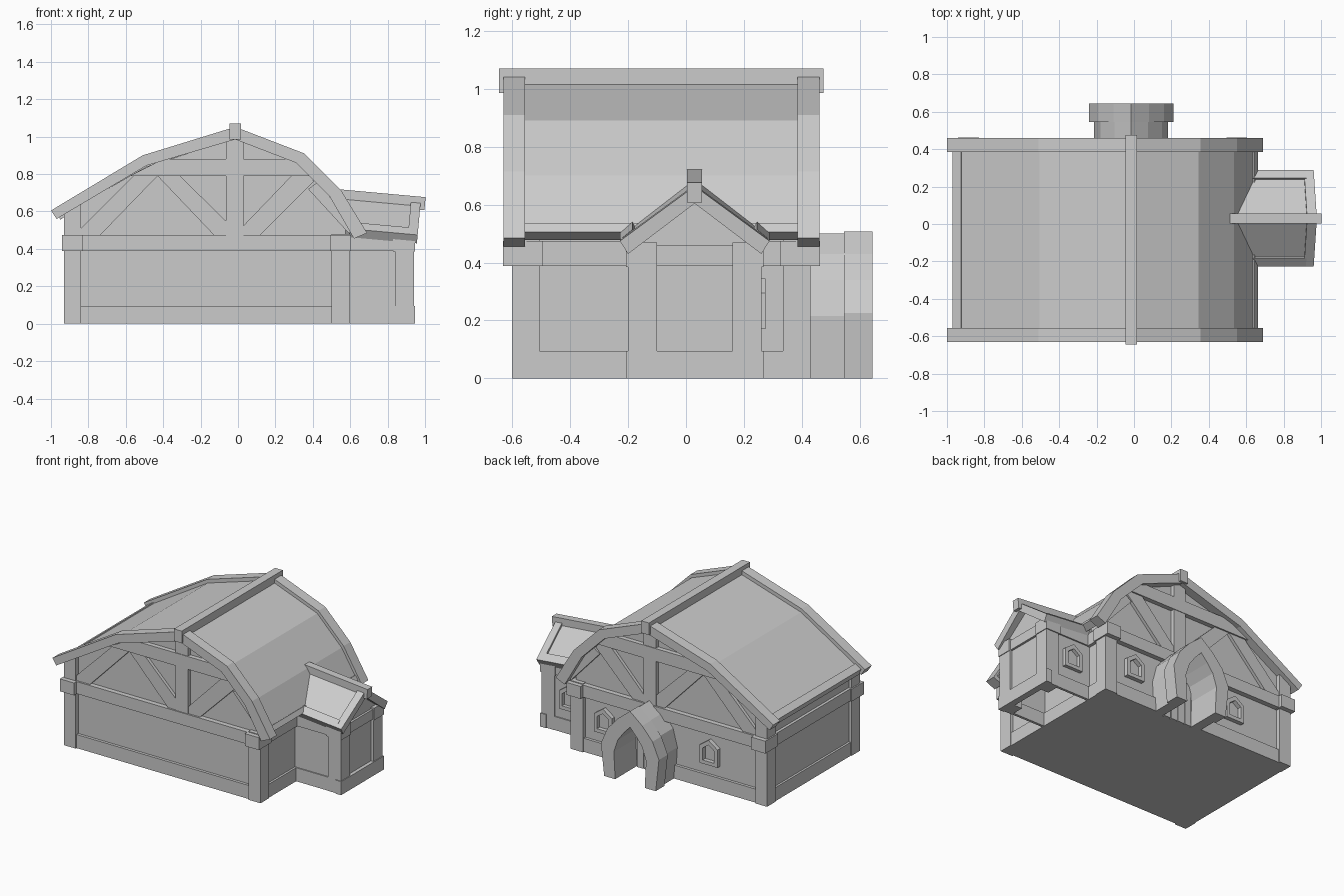
import bpy, bmesh
from mathutils import Matrix, Vector
from math import radians

if "Cube" in bpy.data.objects:
    bpy.data.objects.remove(bpy.data.objects["Cube"])

MY = -0.085      # mid plane between front and back of the hall
AY = 0.03        # mid plane of the side annex


def finish(name, bm):
    bmesh.ops.recalc_face_normals(bm, faces=bm.faces)
    me = bpy.data.meshes.new(name)
    bm.to_mesh(me)
    bm.free()
    ob = bpy.data.objects.new(name, me)
    bpy.context.collection.objects.link(ob)
    return ob


def prism(name, pts, a, b, axis='y'):
    """Extrude a profile along y (points are x,z) or x (points are y,z)."""
    bm = bmesh.new()
    put = (lambda p, t: (p[0], t, p[1])) if axis == 'y' else (lambda p, t: (t, p[0], p[1]))
    lo = [bm.verts.new(put(p, a)) for p in pts]
    hi = [bm.verts.new(put(p, b)) for p in pts]
    bm.faces.new(lo)
    bm.faces.new(hi)
    n = len(pts)
    for i in range(n):
        j = (i + 1) % n
        bm.faces.new((lo[i], lo[j], hi[j], hi[i]))
    return finish(name, bm)


def box(name, x0, x1, y0, y1, z0, z1):
    return prism(name, [(x0, z0), (x1, z0), (x1, z1), (x0, z1)], y0, y1)


def band(name, outer, inner, a, b, axis='y'):
    """Strip between two open paths, extruded."""
    return prism(name, outer + inner[::-1], a, b, axis)


def ring(name, outer, inner, a, b):
    """Closed frame between two loops, extruded along y."""
    bm = bmesh.new()
    v = [[bm.verts.new((p[0], t, p[1])) for p in loop]
         for loop, t in ((outer, a), (outer, b), (inner, b), (inner, a))]
    n = len(outer)
    for k in range(4):
        for i in range(n):
            j = (i + 1) % n
            bm.faces.new((v[k][i], v[k][j], v[(k + 1) % 4][j], v[(k + 1) % 4][i]))
    return finish(name, bm)


# Main hall body
prism('hall_walls', [(-.91, 0), (.575, 0), (.575, .56), (.5, .685), (.32, .865),
                     (-.015, .99), (-.49, .84), (-.91, .60)], -.57, .40)

# Main roof, ridge and eave trims
band('main_roof',
     [(-.965, .595), (-.505, .875), (-.015, 1.025), (.345, .89), (.535, .70), (.655, .505)],
     [(-.945, .56), (-.495, .835), (-.015, .985), (.325, .86), (.505, .68), (.62, .48)], -.56, .40)
box('ridge_beam', -.045, .015, -.62, .45, .99, 1.07)
prism('left_eave_trim', [(-.97, .60), (-.925, .627), (-.905, .59), (-.95, .555)], -.56, .40)
prism('right_eave_trim', [(.662, .505), (.643, .537), (.60, .51), (.62, .477)], -.56, .40)

# Timber framing repeated on front and back
barge_out = [(-1, .605), (-.51, .9), (-.015, 1.052), (.355, .91), (.55, .715), (.69, .485)]
barge_in = [(-.97, .56), (-.49, .845), (-.015, .985), (.31, .86), (.49, .68), (.62, .455)]
braces = {
    'outer_left': [(-.875, .475), (-.735, .475), (-.43, .79), (-.56, .79)],
    'inner_left': [(-.43, .79), (-.31, .79), (-.065, .55), (-.065, .475), (-.13, .475)],
    'inner_right': [(.03, .525), (.03, .475), (.12, .475), (.405, .76), (.39, .79), (.285, .79)],
    'outer_right': [(.375, .72), (.43, .76), (.6, .53), (.6, .475)],
}
for side, s in (('front', 1), ('back', -1)):
    def Y(y):
        return MY + s * (y - MY)
    band(side + '_barge_board', barge_out, barge_in, Y(-.63), Y(-.555))
    box(side + '_ridge_end', -.045, .015, Y(-.645), Y(-.55), .985, 1.07)
    prism(side + '_left_post', [(-.93, 0), (-.84, 0), (-.84, .645), (-.93, .59)], Y(-.60), Y(-.505))
    box(side + '_right_post', .50, .595, Y(-.60), Y(-.505), 0, .48)
    box(side + '_wall_beam', -.92, .59, Y(-.605), Y(-.55), .39, .475)
    for nm, a, b in (('left', -.94, -.83), ('right', .495, .605)):
        box(side + '_' + nm + '_cap', a, b, Y(-.632), Y(-.495), .388, .475)
    box(side + '_king_post', -.065, .03, Y(-.598), Y(-.55), .47, .99)
    prism(side + '_tie_beam', [(-.58, .79), (.41, .79), (.30, .88), (-.40, .88)], Y(-.602), Y(-.55))
    for nm, pts in braces.items():
        prism(side + '_brace_' + nm, pts, Y(-.592), Y(-.55))

# Base boards and side wall beams
box('front_base', -.85, .51, -.59, -.55, 0, .095)
box('back_base_left', -.85, -.18, .39, .42, 0, .095)
box('back_base_right', .15, .51, .39, .42, 0, .095)
box('left_base', -.925, -.90, -.51, .34, 0, .095)
box('right_base', .56, .59, -.51, .34, 0, .095)
box('left_beam', -.93, -.90, -.51, .34, .39, .475)
box('right_beam', .56, .597, -.51, .34, .388, .475)

# Pointed porch arch at the back, two nested steps, with a plank door
CX = -.015


def arch(half):
    return ([(CX - x, z) for x, z in half] + [(CX + x, z) for x, z in half[-2::-1]])


hole = arch([(.115, 0), (.125, .19), (.095, .28), (.05, .34), (0, .395)])
band('porch_inner_arch', arch([(.185, 0), (.198, .215), (.165, .34), (.09, .43), (0, .50)]),
     hole, .39, .55)
band('porch_outer_arch', arch([(.20, 0), (.225, .225), (.175, .34), (.095, .43), (0, .507)]),
     hole, .545, .643)
for i in range(4):
    x = CX - .11 + i * .056
    box('door_plank', x, x + .05, .39, .412, 0, .30)

# Pointed windows
def house(cx, cz, w, low, shoulder, top):
    return [(cx - w, cz - low), (cx + w, cz - low), (cx + w, cz + shoulder),
            (cx, cz + top), (cx - w, cz + shoulder)]


for nm, cx, y in (('left', -.475, .40), ('right', .345, .40), ('annex', .725, .245)):
    ring(nm + '_window_frame', house(cx, .25, .07, .08, .045, .095),
         house(cx, .25, .045, .055, .03, .062), y - .01, y + .03)

# Side annex walls, open underneath
walls = prism('annex_walls', [(-.19, 0), (.25, 0), (.25, .44), (AY, .62), (-.19, .44)],
              .56, .92, 'x')
bm = bmesh.new()
bm.from_mesh(walls.data)
bm.faces.ensure_lookup_table()
bottom = [f for f in bm.faces if all(v.co.z < .001 for v in f.verts)]
bmesh.ops.delete(bm, geom=bottom, context='FACES')
bm.to_mesh(walls.data)
bm.free()

# Annex framing, mirrored about its own mid plane
for side, s in (('front', 1), ('back', -1)):
    def A(y):
        return AY + s * (y - AY)
    box('annex_post_' + side, .84, .94, A(-.20), A(-.10), 0, .39)
    box('annex_cap_' + side, .83, .945, A(-.207), A(-.10), .385, .47)
    box('annex_base_' + side, .58, .85, A(-.198), A(-.18), 0, .095)
    box('annex_beam_' + side, .58, .84, A(-.20), A(-.17), .39, .475)
box('annex_end_base', .90, .945, -.207, .267, 0, .095)
box('annex_end_beam', .90, .935, -.11, .17, .39, .46)

# Annex roof parts, tilted down towards the outer end
PIVOT = Vector((.96, 0, .6))
TILT = Matrix.Translation(PIVOT) @ Matrix.Rotation(radians(5.2), 4, 'Y') @ Matrix.Translation(-PIVOT)
roof = [box('annex_ridge', .50, .996, .004, .056, .61, .68)]
for side, s in (('front', 1), ('back', -1)):
    def P(pts):
        return [(AY + s * (y - AY), z) for y, z in pts]
    roof += [
        prism('annex_roof_' + side, P([(-.215, .47), (AY, .648), (AY, .61), (-.195, .435)]), .52, .95, 'x'),
        prism('annex_barge_' + side, P([(-.228, .475), (AY, .665), (AY, .605), (-.20, .43)]), .92, .972, 'x'),
        prism('annex_eave_' + side, P([(-.228, .475), (-.185, .511), (-.16, .465), (-.20, .43)]), .61, .93, 'x'),
    ]
for ob in roof:
    ob.data.transform(TILT)
